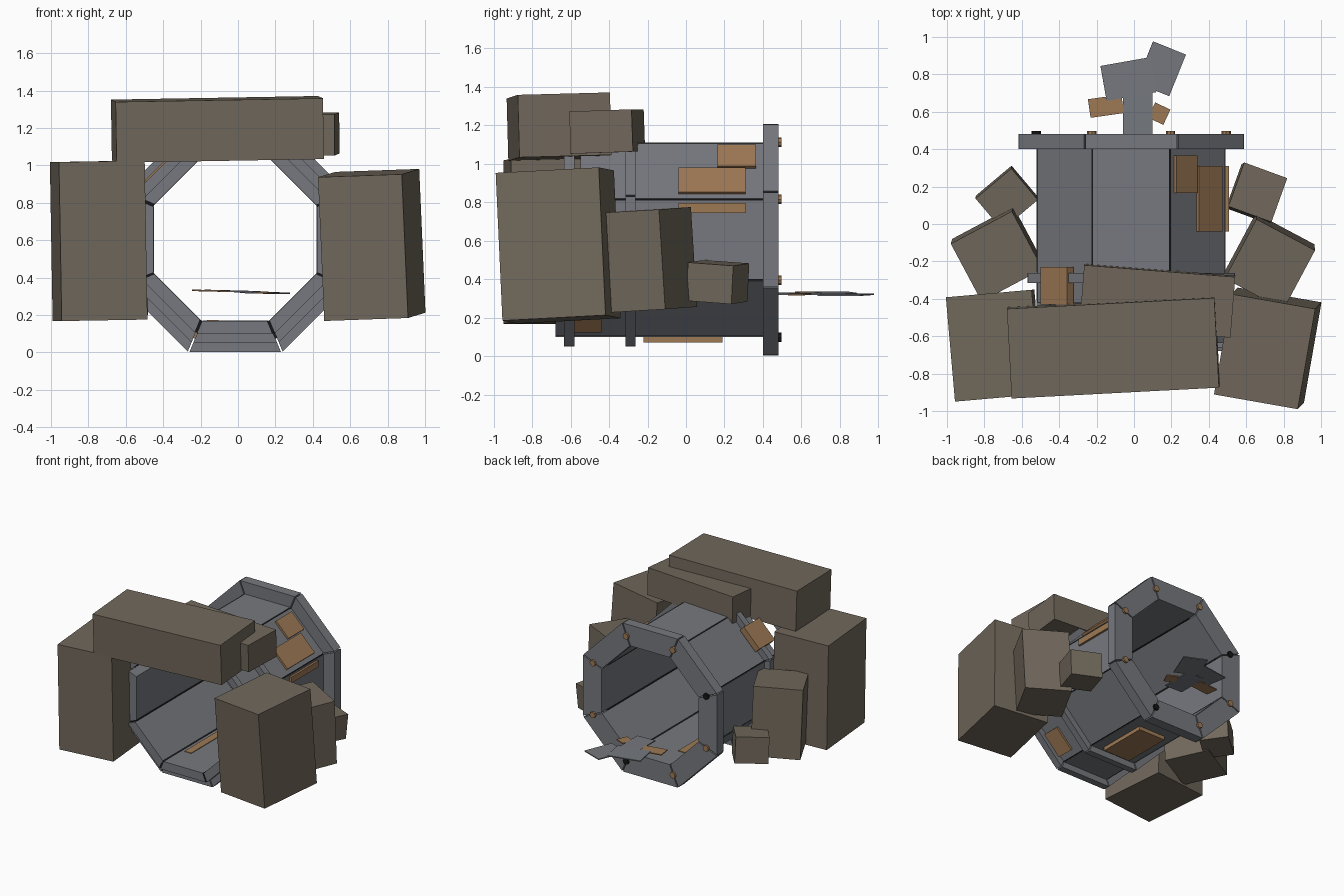
import bpy, bmesh, math
from mathutils import Matrix, Vector, Euler

if "Cube" in bpy.data.objects:
    bpy.data.objects.remove(bpy.data.objects["Cube"])

def mat(name, c):
    m = bpy.data.materials.new(name)
    m.diffuse_color = (*c, 1)
    m.use_nodes = True
    m.node_tree.nodes["Principled BSDF"].inputs["Base Color"].default_value = m.diffuse_color
    return m

STEEL = mat("grey_steel", (0.18, 0.19, 0.21))
ROCK = mat("brown_rock", (0.165, 0.138, 0.105))
RUST = mat("orange_rust", (0.34, 0.19, 0.09))
BLACK = mat("black_seam", (0.008, 0.008, 0.009))

CX, CZ = -0.015, 0.605          # pipe axis
T = math.tan(math.pi / 8)

def finish(bm, name, m):
    bmesh.ops.recalc_face_normals(bm, faces=bm.faces)
    me = bpy.data.meshes.new(name)
    bm.to_mesh(me)
    bm.free()
    me.materials.append(m)
    ob = bpy.data.objects.new(name, me)
    bpy.context.collection.objects.link(ob)
    return ob

def box(name, loc, size, rot, m):
    bm = bmesh.new()
    bmesh.ops.create_cube(bm, size=1)
    r = Euler([math.radians(a) for a in rot]).to_matrix().to_4x4()
    bm.transform(Matrix.Translation(loc) @ r @ Matrix.Diagonal((*size, 1)))
    return finish(bm, name, m)

def face_matrix(k):
    """Local z points outward from pipe side k (0 = top, clockwise from front)."""
    return Matrix.Translation((CX, 0, CZ)) @ Matrix.Rotation(k * math.pi / 4, 4, 'Y')

def segment(name, k, r0, r1, y0, y1, gap, m):
    """One mitred side of an octagonal tube."""
    bm = bmesh.new()
    prof = [(-r0 * T + gap, r0), (r0 * T - gap, r0), (r1 * T - gap, r1), (-r1 * T + gap, r1)]
    a = [bm.verts.new((x, y0, z)) for x, z in prof]
    f = bm.faces.new(a)
    ext = bmesh.ops.extrude_face_region(bm, geom=[f])
    vs = [v for v in ext['geom'] if isinstance(v, bmesh.types.BMVert)]
    bmesh.ops.translate(bm, verts=vs, vec=(0, y1 - y0, 0))
    bm.transform(face_matrix(k))
    return finish(bm, name, m)

def patch(name, k, u, y, w, l, r=0.512, t=0.02):
    """Rust plate lying on pipe side k at offset u across and y along."""
    bm = bmesh.new()
    bmesh.ops.create_cube(bm, size=1)
    bm.transform(face_matrix(k) @ Matrix.Translation((u, y, r)) @ Matrix.Diagonal((w, l, t, 1)))
    return finish(bm, name, RUST)

# pipe walls, rings, flange, seams and bolts
front_end = [-0.45, -0.55, -0.66, -0.68, -0.68, -0.68, -0.66, -0.42]
for k in range(8):
    segment("pipe_panel", k, 0.437, 0.505, front_end[k], 0.41, 0.006, STEEL)
    segment("flange_segment", k, 0.435, 0.603, 0.40, 0.482, 0.005, STEEL)
    segment("middle_ring", k, 0.50, 0.555, -0.315, -0.262, 0.005, STEEL)
    if k != 0:
        segment("front_ring", k, 0.50, 0.555, -0.635, -0.58, 0.005, STEEL)
    end = max(front_end[k], front_end[(k + 1) % 8])
    ang = (k + 0.5) * math.pi / 4
    d = Vector((math.sin(ang), 0, math.cos(ang)))
    c = Vector((CX, (end + 0.40) / 2, CZ)) + d * 0.505
    box("seam_strip", c, (0.022, 0.40 - end, 0.07), (0, math.degrees(ang), 0), BLACK)
    bm = bmesh.new()
    bmesh.ops.create_cone(bm, cap_ends=True, segments=8, radius1=0.025, radius2=0.025, depth=0.03)
    bm.transform(Matrix.Translation(Vector((CX, 0.483, CZ)) + d * 0.55) @ Matrix.Rotation(math.pi / 2, 4, 'X'))
    finish(bm, "flange_bolt", BLACK if k in (3, 6) else RUST)

# rust patches on the pipe
patch("rust_patch_upper_right", 1, -0.10, 0.265, 0.16, 0.20)
patch("rust_patch_right_shoulder", 1, 0.08, 0.135, 0.18, 0.35)
patch("rust_patch_right_side", 2, -0.165, 0.135, 0.05, 0.35)
patch("rust_patch_bottom", 4, 0.0, -0.015, 0.24, 0.41, 0.52, 0.03)
patch("rust_patch_lower_right", 3, 0.06, -0.51, 0.20, 0.14)
patch("rust_patch_upper_left", 7, -0.02, -0.33, 0.20, 0.20, 0.54, 0.05)
patch("rust_stripe_inside", 4, 0.12, -0.1, 0.06, 0.7, 0.436, 0.008)

# tumbled rock blocks around the front end
rocks = [
    ("left_rock_pillar", (-0.745, -0.65, 0.597), (0.46, 0.56, 0.85), (0, -1, 5)),
    ("right_rock_pillar", (0.715, -0.665, 0.575), (0.455, 0.545, 0.77), (3, -2, -10)),
    ("rock_lintel", (-0.11, -0.66, 1.193), (1.11, 0.48, 0.325), (1.5, -1, 3)),
    ("rear_rock_lintel", (0.125, -0.41, 1.168), (0.81, 0.325, 0.22), (2, 0, -4.5)),
    ("right_rock_middle", (0.725, -0.20, 0.50), (0.355, 0.36, 0.52), (3, 2, -28)),
    ("right_rock_small", (0.655, 0.165, 0.385), (0.245, 0.25, 0.20), (-4, 3, -20)),
    ("left_rock_middle", (-0.73, -0.16, 0.48), (0.37, 0.35, 0.56), (2, -2, 28)),
    ("left_rock_small", (-0.68, 0.14, 0.33), (0.25, 0.22, 0.21), (3, -3, 40)),
]
for n, loc, size, rot in rocks:
    box(n, loc, size, rot, ROCK)

# torn plates behind the pipe
plates = [
    ("torn_strip", (0.02, 0.61, 0.325), (0.16, 0.26, 0.008), 0, STEEL),
    ("torn_plate_left", (-0.03, 0.775, 0.328), (0.27, 0.19, 0.008), 10, STEEL),
    ("torn_plate_right", (0.145, 0.83, 0.319), (0.19, 0.24, 0.008), -22, STEEL),
    ("rust_flake_left", (-0.15, 0.63, 0.330), (0.18, 0.10, 0.008), 8, RUST),
    ("rust_flake_right", (0.135, 0.59, 0.321), (0.09, 0.09, 0.008), -25, RUST),
]
for n, loc, size, rz, m in plates:
    box(n, loc, size, (0, 1.5, rz), m)
